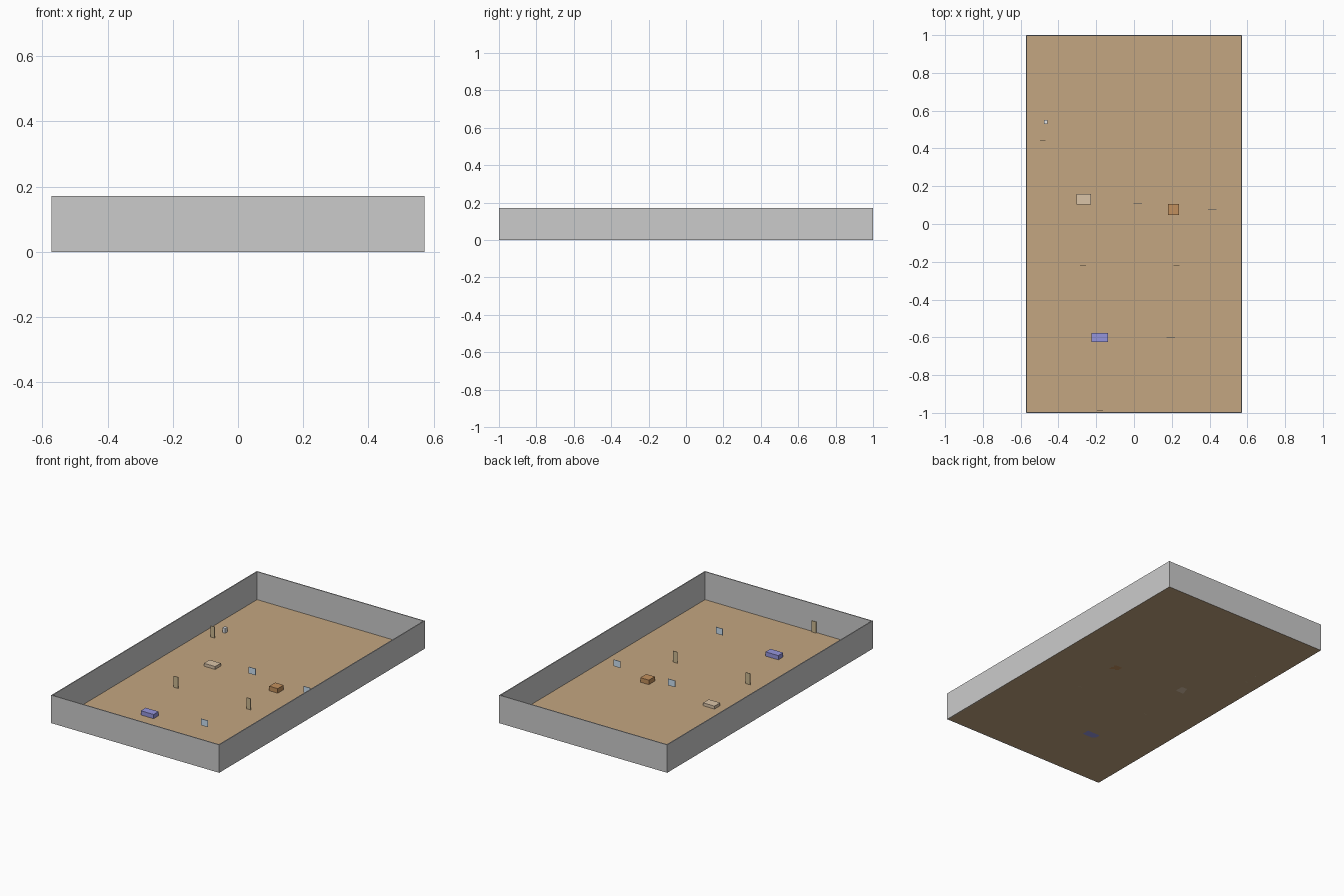
import bpy

if "Cube" in bpy.data.objects:
    bpy.data.objects.remove(bpy.data.objects["Cube"])


def material(name, rgb):
    m = bpy.data.materials.new(name)
    m.diffuse_color = (*rgb, 1)
    m.use_nodes = True
    m.node_tree.nodes["Principled BSDF"].inputs["Base Color"].default_value = m.diffuse_color
    return m


def box(name, centre, size, mat=None):
    """Box given by the centre of its base and its size."""
    x, y, z = centre
    bpy.ops.mesh.primitive_cube_add(size=1, location=(x, y, z + size[2] / 2))
    ob = bpy.context.object
    ob.name = name
    ob.scale = size
    bpy.ops.object.transform_apply(location=False, rotation=False, scale=True)
    if mat:
        ob.data.materials.append(mat)
    return ob


wood_floor = material("floor_wood", (0.55, 0.38, 0.22))
door_wood = material("door_wood", (0.60, 0.48, 0.28))
glass = material("window_glass", (0.60, 0.75, 0.88))
blue = material("bed_blue", (0.30, 0.30, 0.72))
tan = material("table_tan", (0.70, 0.55, 0.39))
brown = material("cabinet_brown", (0.54, 0.28, 0.11))
white = material("fixture_white", (0.80, 0.82, 0.84))

W, L, H, T = 1.144, 2.0, 0.172, 0.006

# Floor sheet
bpy.ops.mesh.primitive_plane_add(size=1)
floor = bpy.context.object
floor.name = "floor"
floor.scale = (W, L, 1)
bpy.ops.object.transform_apply(scale=True)
floor.data.materials.append(wood_floor)

# Outer walls
for side, s in (("left", -1), ("right", 1)):
    box(f"{side}_wall", (s * (W - T) / 2, 0, 0), (T, L, H))
for side, s in (("front", -1), ("back", 1)):
    box(f"{side}_wall", (0, s * (L - T) / 2, 0), (W - 2 * T, T, H))

# Doors
for i, (x, y) in enumerate([(-0.27, -0.218), (0.225, -0.218),
                            (-0.18, -0.988), (-0.483, 0.443)]):
    box(f"door_{i + 1}", (x, y, 0), (0.03, 0.003, 0.069), door_wood)

# Windows, raised above the floor
for i, (x, y) in enumerate([(0.02, 0.11), (0.415, 0.077), (0.195, -0.603)]):
    box(f"window_{i + 1}", (x, y, 0.035), (0.046, 0.003, 0.04), glass)

# Furniture
box("bed", (-0.181, -0.601, 0), (0.087, 0.048, 0.026), blue)
box("table", (-0.267, 0.132, 0), (0.077, 0.055, 0.018), tan)
box("cabinet", (0.208, 0.077, 0), (0.058, 0.058, 0.028), brown)
box("bathroom_fixture", (-0.467, 0.54, 0), (0.02, 0.023, 0.029), white)
